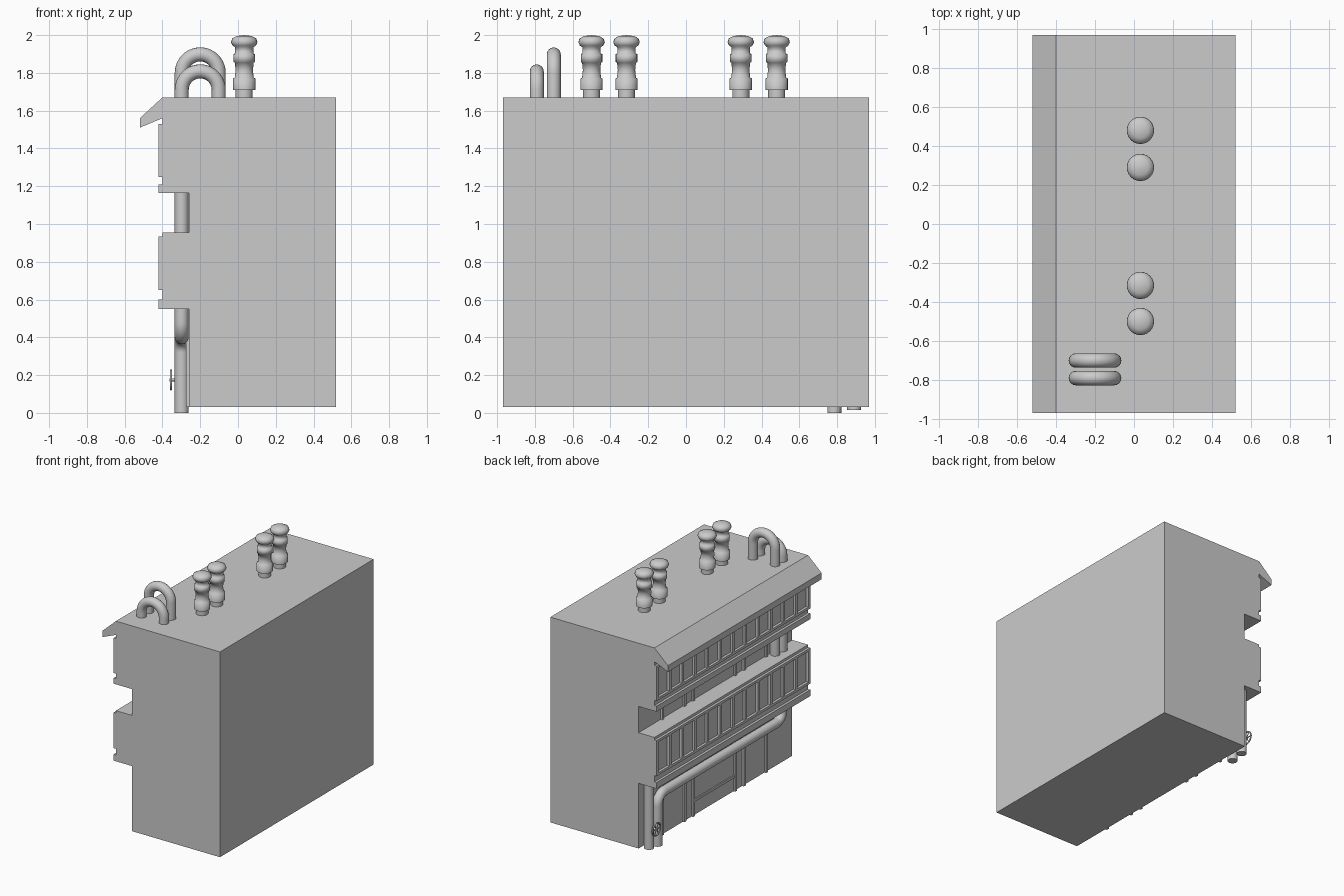
import bpy, bmesh, math
from mathutils import Vector

cube = bpy.data.objects.get("Cube")
if cube:
    bpy.data.objects.remove(cube, do_unlink=True)

grey = bpy.data.materials.new("plain_grey")
grey.use_nodes = True
colour = (0.6, 0.6, 0.6, 1)
grey.diffuse_color = colour
grey.node_tree.nodes["Principled BSDF"].inputs["Base Color"].default_value = colour


def finish(name, bm, smooth=None):
    bmesh.ops.recalc_face_normals(bm, faces=bm.faces)
    mesh = bpy.data.meshes.new(name)
    bm.to_mesh(mesh)
    bm.free()
    mesh.materials.append(grey)
    obj = bpy.data.objects.new(name, mesh)
    bpy.context.collection.objects.link(obj)
    if smooth:
        bpy.ops.object.select_all(action='DESELECT')
        obj.select_set(True)
        bpy.context.view_layer.objects.active = obj
        bpy.ops.object.shade_smooth_by_angle(angle=math.radians(smooth))
    return obj


def box(bm, x, y, z):
    """Add a box given (low, high) along each axis."""
    verts = bmesh.ops.create_cube(bm, size=1)["verts"]
    for v in verts:
        v.co = [lo + (c + 0.5) * (hi - lo) for c, (lo, hi) in zip(v.co, (x, y, z))]


def tube(name, points, radius=0.037, sides=16):
    """Sweep a round section along a planar path."""
    pts = [Vector(p) for p in points]
    bm = bmesh.new()
    dirs = [(pts[min(i + 1, len(pts) - 1)] - pts[max(i - 1, 0)]).normalized()
            for i in range(len(pts))]
    normal = Vector((0, 0, 0))
    for d in dirs[1:]:
        normal += dirs[0].cross(d)
    normal = normal.normalized() if normal.length > 0.001 else dirs[0].orthogonal().normalized()
    rings = []
    for p, d in zip(pts, dirs):
        side = d.cross(normal)
        rings.append([bm.verts.new(p + radius * (math.cos(a) * normal + math.sin(a) * side))
                      for a in (2 * math.pi * k / sides for k in range(sides))])
    for a, b in zip(rings, rings[1:]):
        for k in range(sides):
            n = (k + 1) % sides
            bm.faces.new((a[k], a[n], b[n], b[k]))
    bm.faces.new(rings[0])
    bm.faces.new(rings[-1])
    return finish(name, bm, 50)


def arc(centre, u, v, radius, start, end, steps=10):
    """Points on an arc in the plane of u and v, angles in degrees."""
    c, u, v = Vector(centre), Vector(u), Vector(v)
    angles = [math.radians(start + (end - start) * i / steps) for i in range(steps + 1)]
    return [c + radius * (math.cos(a) * u + math.sin(a) * v) for a in angles]


# Building body: stepped section extruded along its length
section = [(0.52, 0.03), (0.52, 1.67), (-0.4, 1.67), (-0.52, 1.56), (-0.52, 1.51),
           (-0.4, 1.56), (-0.4, 1.21), (-0.42, 1.21), (-0.42, 1.165), (-0.26, 1.165),
           (-0.26, 0.955), (-0.4, 0.955), (-0.4, 0.6), (-0.42, 0.6), (-0.42, 0.55),
           (-0.26, 0.55), (-0.26, 0.03)]
END = 0.97
bm = bmesh.new()
face = bm.faces.new([bm.verts.new((x, -END, z)) for x, z in section])
out = bmesh.ops.extrude_face_region(bm, geom=[face])["geom"]
bmesh.ops.translate(bm, verts=[g for g in out if isinstance(g, bmesh.types.BMVert)],
                    vec=(0, 2 * END, 0))
finish("building_body", bm)

# Window bands: rails and mullions standing proud of the wall
BAYS = 12
for name, low, high in (("lower_windows", 0.65, 0.935), ("upper_windows", 1.25, 1.53)):
    bm = bmesh.new()
    for z in (low, high - 0.02):
        box(bm, (-0.42, -0.39), (-END, END), (z, z + 0.02))
    for i in range(BAYS + 1):
        y = -END + 0.0125 + i * (2 * END - 0.025) / BAYS
        box(bm, (-0.42, -0.39), (y - 0.0125, y + 0.0125), (low, high))
    finish(name, bm)

# Pilasters on the recessed walls
for name, low, high in (("ground_pilasters", 0.03, 0.55), ("balcony_pilasters", 0.955, 1.165)):
    bm = bmesh.new()
    for y in (0.68, 0.4, 0.29, -0.24, -0.35, -0.63):
        box(bm, (-0.275, -0.25), (y - 0.012, y + 0.012), (low, high))
    finish(name, bm)

# Wide entrance rail between the middle pilasters
bm = bmesh.new()
box(bm, (-0.27, -0.25), (-0.24, 0.29), (0.14, 0.16))
box(bm, (-0.27, -0.25), (-0.24, 0.29), (0.36, 0.38))
finish("entrance_rails", bm)

# Long pipe: rises from the ground, runs along the wall, climbs under the ledge
PX = -0.298
Y, Z = (0, 1, 0), (0, 0, 1)
BEND = 0.08
path = [(PX, 0.785, 0)]
path += arc((PX, 0.785 - BEND, 0.4 - BEND), Y, Z, BEND, 0, 90)
path += arc((PX, -0.79 + BEND, 0.4 + BEND), Y, Z, BEND, 270, 180)
path += [(PX, -0.79, 0.57)]
tube("long_wall_pipe", path)
tube("short_wall_pipe", [(PX, 0.89, 0.015), (PX, 0.89, 0.57)])
for y in (-0.79, -0.7):
    tube("balcony_pipe", [(PX, y, 0.94), (PX, y, 1.18)])

# Roof pipe loops
for name, y, z in (("short_roof_loop", -0.79, 1.71), ("tall_roof_loop", -0.7, 1.8)):
    loop = arc((-0.2, y, z), (1, 0, 0), Z, 0.098, 0, 180, 20)
    tube(name, [(-0.102, y, 1.65)] + loop + [(-0.298, y, 1.65)])

# Valve wheel with spokes and stem
WHEEL = Vector((-0.355, 0.88, 0.175))
tube("valve_stem", [WHEEL + Vector((0.04, 0, 0)), WHEEL - Vector((0.008, 0, 0))], 0.008, 8)
rim = arc(WHEEL, Y, Z, 0.05, 0, 360, 24)
tube("valve_rim", rim, 0.006, 8)
for i in range(3):
    spoke = arc(WHEEL, Y, Z, 0.05, i * 60, i * 60 + 180, 1)
    tube("valve_spoke", spoke, 0.004, 6)

# Chimneys: turned profile spun around the vertical
profile = [(0.045, 1.65), (0.045, 1.71), (0.059, 1.71), (0.059, 1.77), (0.05, 1.775),
           (0.046, 1.815), (0.05, 1.855), (0.057, 1.857), (0.057, 1.9), (0.048, 1.903),
           (0.048, 1.935), (0.062, 1.945), (0.07, 1.962), (0.064, 1.982), (0.04, 1.995),
           (0, 2.0)]
for y in (0.48, 0.29, -0.315, -0.5):
    bm = bmesh.new()
    verts = [bm.verts.new((0.033 + r, y, z)) for r, z in profile]
    edges = [bm.edges.new(pair) for pair in zip(verts, verts[1:])]
    bmesh.ops.spin(bm, geom=verts + edges, cent=(0.033, y, 0), axis=Z,
                   angle=2 * math.pi, steps=24)
    bmesh.ops.remove_doubles(bm, verts=bm.verts, dist=0.0001)
    finish("chimney", bm, 80)
